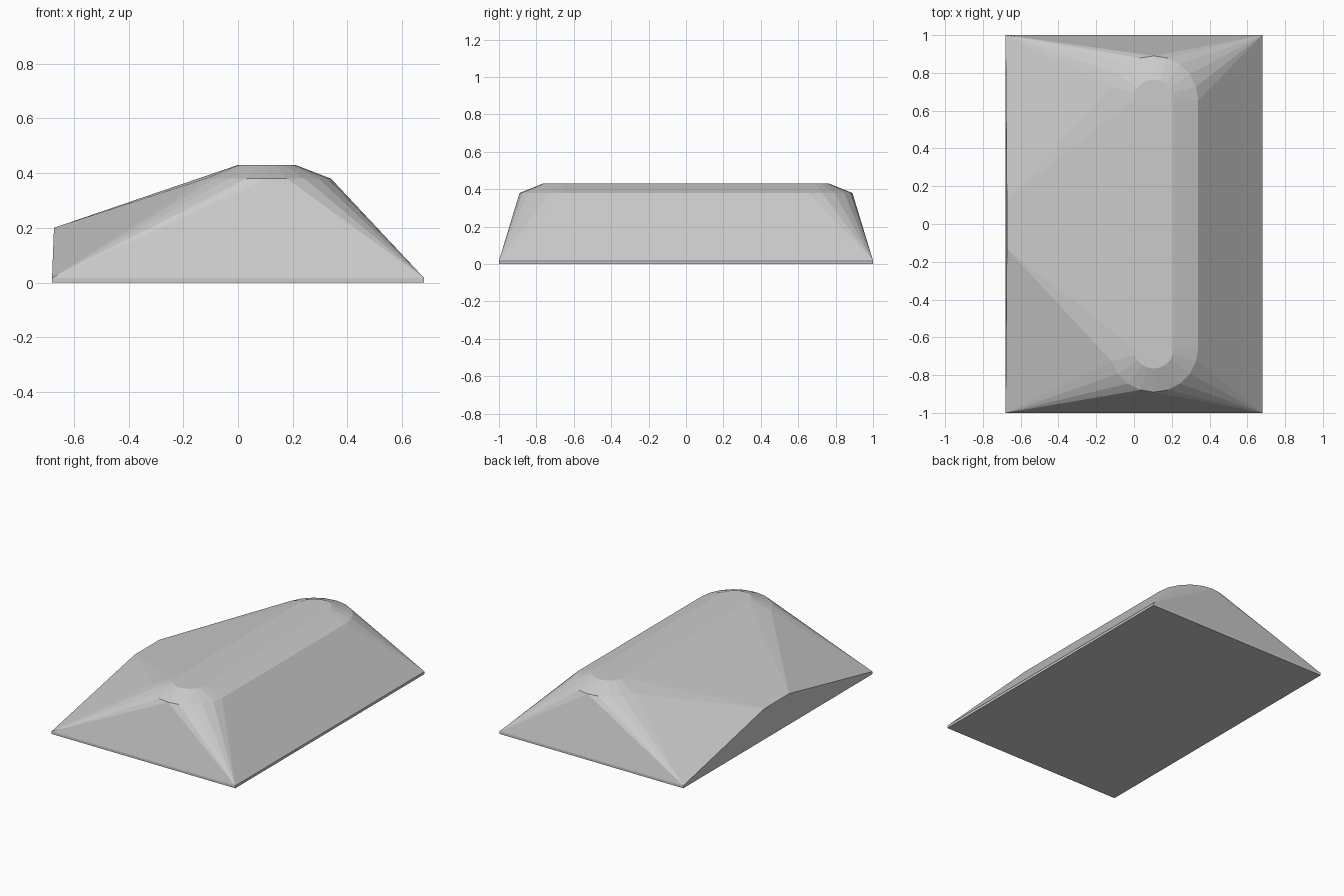
import bpy, bmesh, math

if "Cube" in bpy.data.objects:
    bpy.data.objects.remove(bpy.data.objects["Cube"])

bm = bmesh.new()


def stadium(cx, z, radius, half_len, segs=10):
    """Rounded-end outline along y, as loose points."""
    for side in (1, -1):
        for i in range(segs + 1):
            a = math.pi * i / segs
            bm.verts.new((cx + radius * math.cos(a),
                          side * (half_len + radius * math.sin(a)), z))


# rectangular base with a thin rim
for x in (-0.68, 0.68):
    for y in (-1, 1):
        for z in (0, 0.017):
            bm.verts.new((x, y, z))

# bevelled rounded crown
stadium(0.105, 0.38, 0.235, 0.655)
stadium(0.105, 0.43, 0.105, 0.66)

# short raised edge on the left
for y in (-0.13, 0.13):
    bm.verts.new((-0.673, y, 0.2))

# stretch one skin over all the outlines
hull = bmesh.ops.convex_hull(bm, input=bm.verts[:])
unused = {g for g in hull["geom_interior"] + hull["geom_unused"]
          if isinstance(g, bmesh.types.BMVert)}
bmesh.ops.delete(bm, geom=list(unused), context='VERTS')
bmesh.ops.dissolve_limit(bm, angle_limit=math.radians(0.2),
                         verts=bm.verts[:], edges=bm.edges[:])
bmesh.ops.recalc_face_normals(bm, faces=bm.faces[:])

mesh = bpy.data.meshes.new("wedge_body")
bm.to_mesh(mesh)
bm.free()
body = bpy.data.objects.new("wedge_body", mesh)
bpy.context.collection.objects.link(body)
